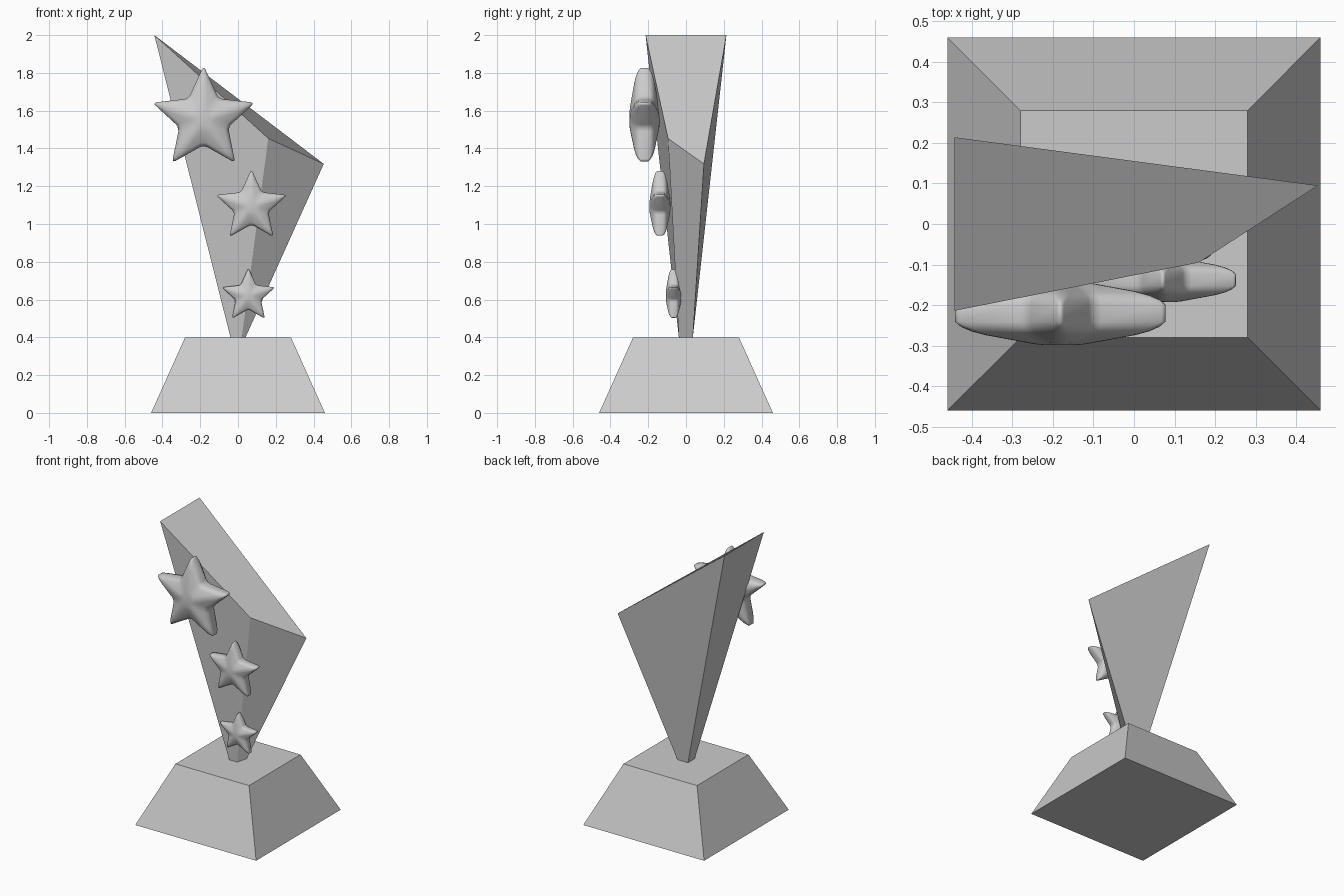
import bpy
from math import sin, cos, pi, radians

if "Cube" in bpy.data.objects:
    bpy.data.objects.remove(bpy.data.objects["Cube"])


def add_mesh(name, verts, faces):
    mesh = bpy.data.meshes.new(name)
    mesh.from_pydata(verts, [], faces)
    obj = bpy.data.objects.new(name, mesh)
    bpy.context.collection.objects.link(obj)
    return obj


def loft(name, bottom, top):
    """Closed solid between two rings listed counter-clockwise from above."""
    n = len(bottom)
    faces = [(i, (i + 1) % n, n + (i + 1) % n, n + i) for i in range(n)]
    faces += [tuple(reversed(range(n))), tuple(range(n, 2 * n))]
    return add_mesh(name, bottom + top, faces)


def square(h, z):
    return [(-h, -h, z), (h, -h, z), (h, h, z), (-h, h, z)]


def star(name, centre, s):
    """Puffed five-pointed star facing -y, pointed on both sides."""
    cx, cy, cz = centre
    verts = []
    for side in (-1, 1):
        for i in range(10):
            r = (0.136 if i % 2 else 0.285) * s
            a = i * pi / 5
            verts.append((cx + r * sin(a), cy + side * 0.043 * s, cz + r * cos(a)))
    verts += [(cx, cy - 0.093 * s, cz), (cx, cy + 0.093 * s, cz)]
    faces = []
    for i in range(10):
        j = (i + 1) % 10
        faces += [(20, j, i), (21, 10 + i, 10 + j), (i, j, 10 + j, 10 + i)]
    obj = add_mesh(name, verts, faces)
    obj.data.flip_normals()
    bevel = obj.modifiers.new("soft_edges", 'BEVEL')
    bevel.width = 0.022 * s
    bevel.segments = 3
    bevel.limit_method = 'ANGLE'
    bevel.angle_limit = radians(8)
    for p in obj.data.polygons:
        p.use_smooth = True
    return obj


# Tapered plinth
loft("base", square(0.46, 0), square(0.28, 0.4))

# Flaring slab with slanted top
loft("blade",
     [(-0.04, -0.038, 0.4), (0.02, -0.038, 0.4), (0.04, 0.036, 0.4), (-0.04, 0.036, 0.4)],
     [(-0.443, -0.214, 2.0), (0.16, -0.095, 1.453), (0.454, 0.095, 1.318), (-0.443, 0.214, 2.0)])

# Three stars growing up the front
for name, centre, size in (("large_star", (-0.182, -0.22, 1.554), 1.0),
                           ("middle_star", (0.071, -0.138, 1.092), 0.695),
                           ("small_star", (0.055, -0.066, 0.619), 0.52)):
    star(name, centre, size)
